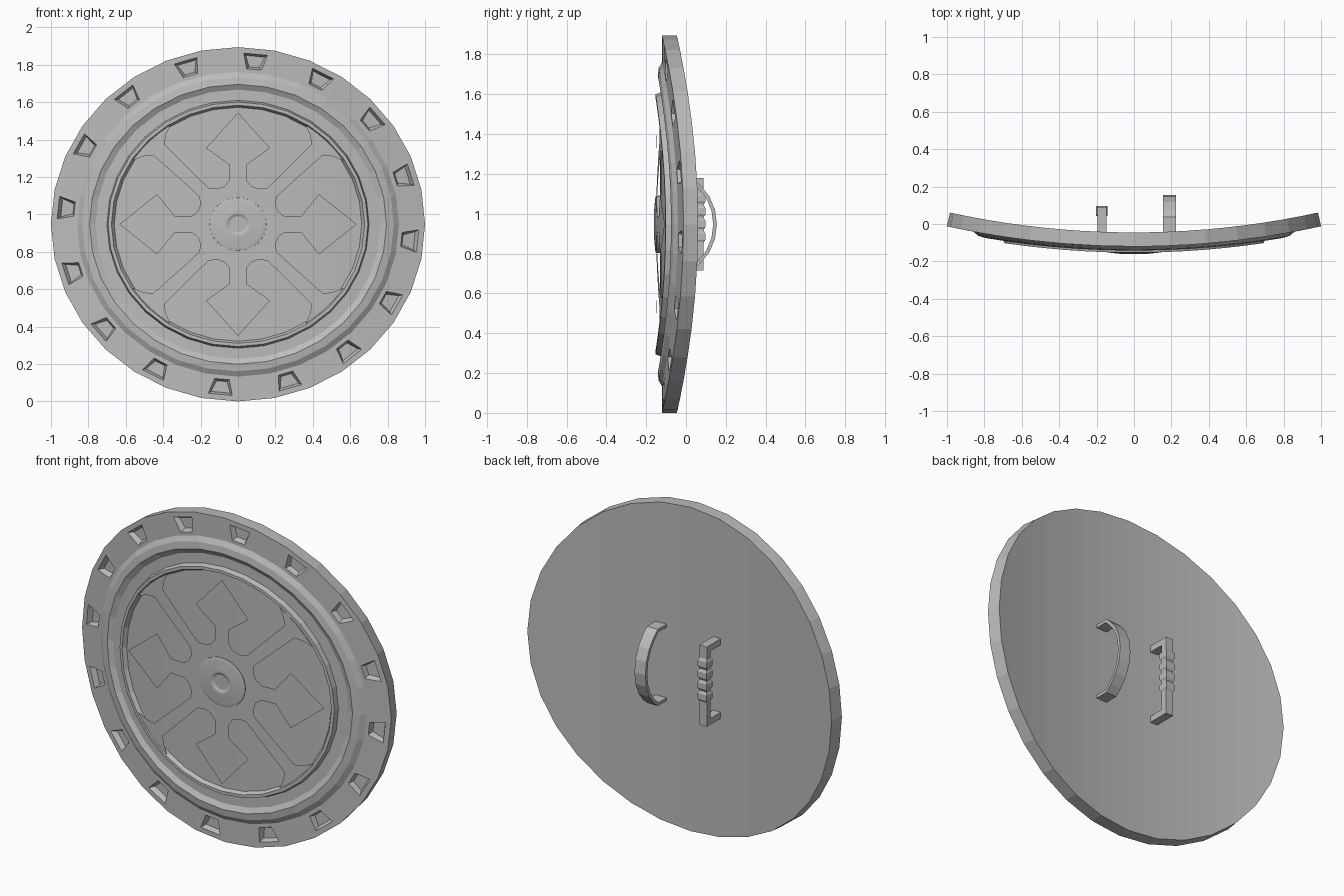
import bpy, bmesh, math
from mathutils import Vector

cube = bpy.data.objects.get("Cube")
if cube:
    bpy.data.objects.remove(cube, do_unlink=True)

SIDES = 32
R_BEND = 4.62      # bend radius of the back surface
HALF_H = 0.947     # half height of the shield

mat = bpy.data.materials.new("plain_grey")
mat.use_nodes = True
GREY = (0.5, 0.5, 0.5, 1)
mat.diffuse_color = GREY
mat.node_tree.nodes["Principled BSDF"].inputs["Base Color"].default_value = GREY


def finish(name, bm):
    bmesh.ops.recalc_face_normals(bm, faces=bm.faces)
    me = bpy.data.meshes.new(name)
    bm.to_mesh(me)
    bm.free()
    me.materials.append(mat)
    ob = bpy.data.objects.new(name, me)
    bpy.context.collection.objects.link(ob)
    return ob


def slice_wide(bm, faces):
    """Cut wide faces into vertical strips so they can follow the bend."""
    for i in range(-9, 10):
        geom = [f for f in bm.faces if len(f.verts) > 4]
        geom += list({e for f in geom for e in f.edges}) + list({v for f in geom for v in f.verts})
        bmesh.ops.bisect_plane(bm, geom=geom, plane_co=(i / 10 + 0.003, 0, 0), plane_no=(1, 0, 0))


def bend(bm):
    """Flat (across, thickness, up) coordinates to the curved shield."""
    for v in bm.verts:
        u, d, h = v.co
        a = math.asin(u / (R_BEND + 0.075))
        r = R_BEND + d
        v.co = (r * math.sin(a), R_BEND - 0.045 - r * math.cos(a), HALF_H * (1 + h))


def lathe(bm, profile):
    """Rings of (radius, thickness); returns the rings of vertices."""
    rings = []
    for r, d in profile:
        rings.append([bm.verts.new((r * math.sin(math.tau * i / SIDES), d,
                                    r * math.cos(math.tau * i / SIDES))) for i in range(SIDES)])
    bands = []
    for a, b in zip(rings, rings[1:]):
        bands.append([bm.faces.new((a[i], a[(i + 1) % SIDES], b[(i + 1) % SIDES], b[i]))
                      for i in range(SIDES)])
    return rings, bands


# Shield body: back, edge, rim, rolled ridge, raised ring and sunken panel
bm = bmesh.new()
rings, bands = lathe(bm, [(1, 0), (1, .075), (.86, .075), (.83, .092), (.79, .097), (.76, .08),
                          (.7, .08), (.69, .108), (.672, .108), (.66, .085)])
bm.faces.new(rings[0])
bm.faces.new(rings[-1])

# Tapered notches on every other rim facet
for k, face in enumerate(bands[1]):
    if k % 2:
        continue
    mid = math.tau * (k + .5) / SIDES
    out, side = Vector((math.sin(mid), 0, math.cos(mid))), Vector((math.cos(mid), 0, -math.sin(mid)))
    for shrink, depth in ((0, 0), (.012, -.03)):
        bmesh.ops.inset_individual(bm, faces=[face], thickness=.01)
        for v in face.verts:
            outer = v.co.dot(out) > .92
            across = math.copysign((.064 if outer else .04) - shrink, v.co.dot(side))
            v.co = out * ((.965 - shrink) if outer else (.878 + shrink)) + side * across
            v.co.y = .075 + depth
slice_wide(bm, bm.faces)
bend(bm)
finish("shield_body", bm)

# Ornament: spades on the axes and flared arms on the diagonals
eighth = [(0, .63), (.17, .43), (.045, .335), (.045, .25), (.07, .215), (.11, .2),
          (.155, .205), (.195, .245), (.39, .45), (.385, .5), (.36, .56), (.42, .515)]
quarter = eighth + [(.47, .47)] + [(b, a) for a, b in reversed(eighth[1:])]
bm = bmesh.new()
outline = []
for q in range(4):
    for x, z in quarter:
        for _ in range(q):
            x, z = z, -x
        outline.append(bm.verts.new((x, .084, z)))
face = bm.faces.new(outline)
bm.normal_update()
bmesh.ops.inset_region(bm, faces=[face], thickness=.014, use_even_offset=True)
for v in face.verts:
    v.co.y = .104
slice_wide(bm, bm.faces)
bend(bm)
finish("cross_ornament", bm)

# Centre boss with a dished top
bm = bmesh.new()
rings, bands = lathe(bm, [(.155, .08), (.15, .107), (.135, .11), (.075, .115), (.06, .115), (.045, .108)])
bm.faces.new(rings[-1])
bend(bm)
finish("centre_boss", bm)


def sweep(name, path, x, half_x, half_t):
    """Box section swept along a (y, z) path."""
    bm = bmesh.new()
    loops = []
    pts = [Vector(p) for p in path]
    for i, p in enumerate(pts):
        a = (p - pts[i - 1]).normalized() if i else None
        b = (pts[i + 1] - p).normalized() if i + 1 < len(pts) else None
        t = ((a or b) + (b or a)).normalized()
        n = Vector((-t.y, t.x)) * half_t / max(.5, t.dot(a or b))
        loops.append([bm.verts.new((x + sx * half_x, p.x + s * n.x, HALF_H + p.y + s * n.y))
                      for sx, s in ((-1, -1), (1, -1), (1, 1), (-1, 1))])
    for a, b in zip(loops, loops[1:]):
        for i in range(4):
            bm.faces.new((a[i], a[(i + 1) % 4], b[(i + 1) % 4], b[i]))
    bm.faces.new(loops[0])
    bm.faces.new(loops[-1])
    return finish(name, bm)


# Arched arm strap
half = [(-.05, .215), (.035, .215), (.07, .185), (.11, .135), (.137, .07)]
sweep("arm_strap", half + [(.146, 0)] + [(y, -z) for y, z in reversed(half)], .19, .035, .009)

# Hand grip: bracket and four bulges
sweep("hand_grip", [(-.05, .215), (.07, .215), (.07, -.215), (-.05, -.215)], -.172, .024, .018)
for i in range(4):
    bm = bmesh.new()
    cuts = []
    for dz, s in ((-.032, .02), (-.016, .03), (.016, .03), (.032, .02)):
        cuts.append([bm.verts.new((-.172 + sx * s, .07 + sy * s * .9, HALF_H + .034 + (i - 1.5) * .064 + dz))
                     for sx, sy in ((-1, -1), (1, -1), (1, 1), (-1, 1))])
    for a, b in zip(cuts, cuts[1:]):
        for j in range(4):
            bm.faces.new((a[j], a[(j + 1) % 4], b[(j + 1) % 4], b[j]))
    bm.faces.new(cuts[0])
    bm.faces.new(cuts[-1])
    finish("grip_bulge_%d" % (i + 1), bm)
